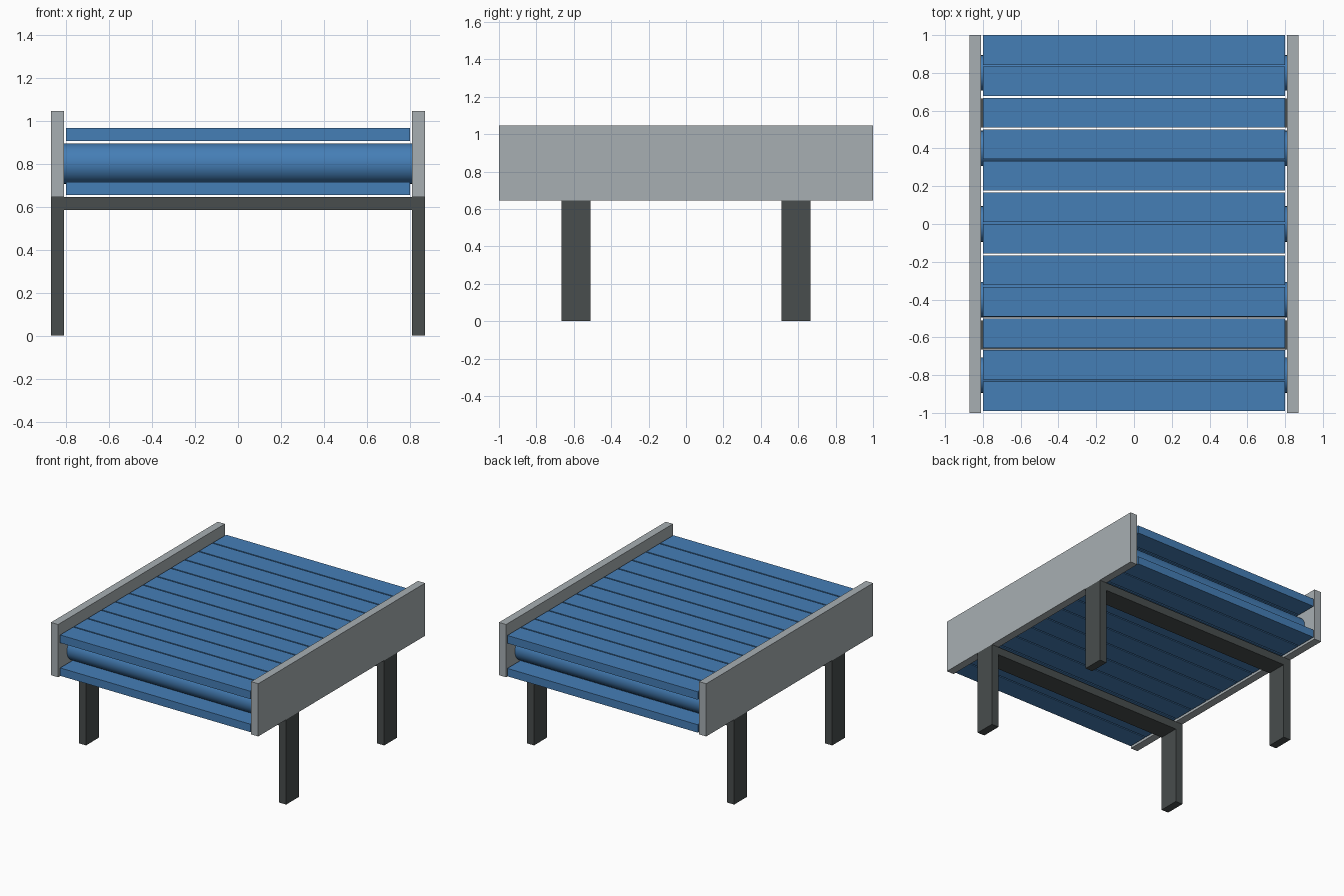
import bpy, bmesh, math
from mathutils import Matrix

if "Cube" in bpy.data.objects:
    bpy.data.objects.remove(bpy.data.objects["Cube"])


def material(name, rgb):
    m = bpy.data.materials.new(name)
    m.diffuse_color = (*rgb, 1)
    m.use_nodes = True
    m.node_tree.nodes["Principled BSDF"].inputs["Base Color"].default_value = m.diffuse_color
    return m


BLUE = material("belt blue", (0.06, 0.21, 0.47))
GREY = material("rail grey", (0.39, 0.43, 0.45))
DARK = material("leg dark grey", (0.065, 0.075, 0.075))


def finish(bm, name, mat):
    me = bpy.data.meshes.new(name)
    bm.to_mesh(me)
    bm.free()
    me.materials.append(mat)
    ob = bpy.data.objects.new(name, me)
    bpy.context.collection.objects.link(ob)
    return ob


def box(name, mat, x, y, z):
    """Box given by (min, max) on each axis."""
    bm = bmesh.new()
    bmesh.ops.create_cube(bm, size=1)
    for v in bm.verts:
        v.co = [(a + b) / 2 + c * (b - a) for (a, b), c in zip((x, y, z), v.co)]
    return finish(bm, name, mat)


def roller(name, y, z, r, half_len):
    bm = bmesh.new()
    rot = Matrix.Translation((0, y, z)) @ Matrix.Rotation(math.pi / 2, 4, 'Y')
    bmesh.ops.create_cone(bm, cap_ends=True, segments=32, radius1=r, radius2=r,
                          depth=2 * half_len, matrix=rot)
    for f in bm.faces:
        f.smooth = len(f.verts) == 4
    for e in bm.edges:
        e.smooth = all(len(f.verts) == 4 for f in e.link_faces)
    return finish(bm, name, BLUE)


# Side rails and legs
for side, s in (("left", -1), ("right", 1)):
    xs = sorted((s * 0.81, s * 0.87))
    box(side + "_rail", GREY, xs, (-1, 1), (0.645, 1.045))
    for end, t in (("front", -1), ("back", 1)):
        ys = sorted((t * 0.51, t * 0.665))
        box(f"{end}_{side}_leg", DARK, xs, ys, (0, 0.645))

# Cross bars between the legs
for end, t in (("front", -1), ("back", 1)):
    box(end + "_cross_bar", DARK, (-0.81, 0.81), sorted((t * 0.51, t * 0.665)), (0.585, 0.645))

# Belt slats, upper and lower run
for k in range(12):
    y1 = 1 - k / 6
    for run, z in (("upper", 0.905), ("lower", 0.655)):
        box(f"{run}_slat_{k + 1}", BLUE, (-0.8, 0.8), (y1 - 0.157, y1), (z, z + 0.06))

# Rollers inside the belt
for k in range(5):
    roller(f"roller_{k + 1}", -0.8 + 0.4 * k, 0.80, 0.094, 0.81)
